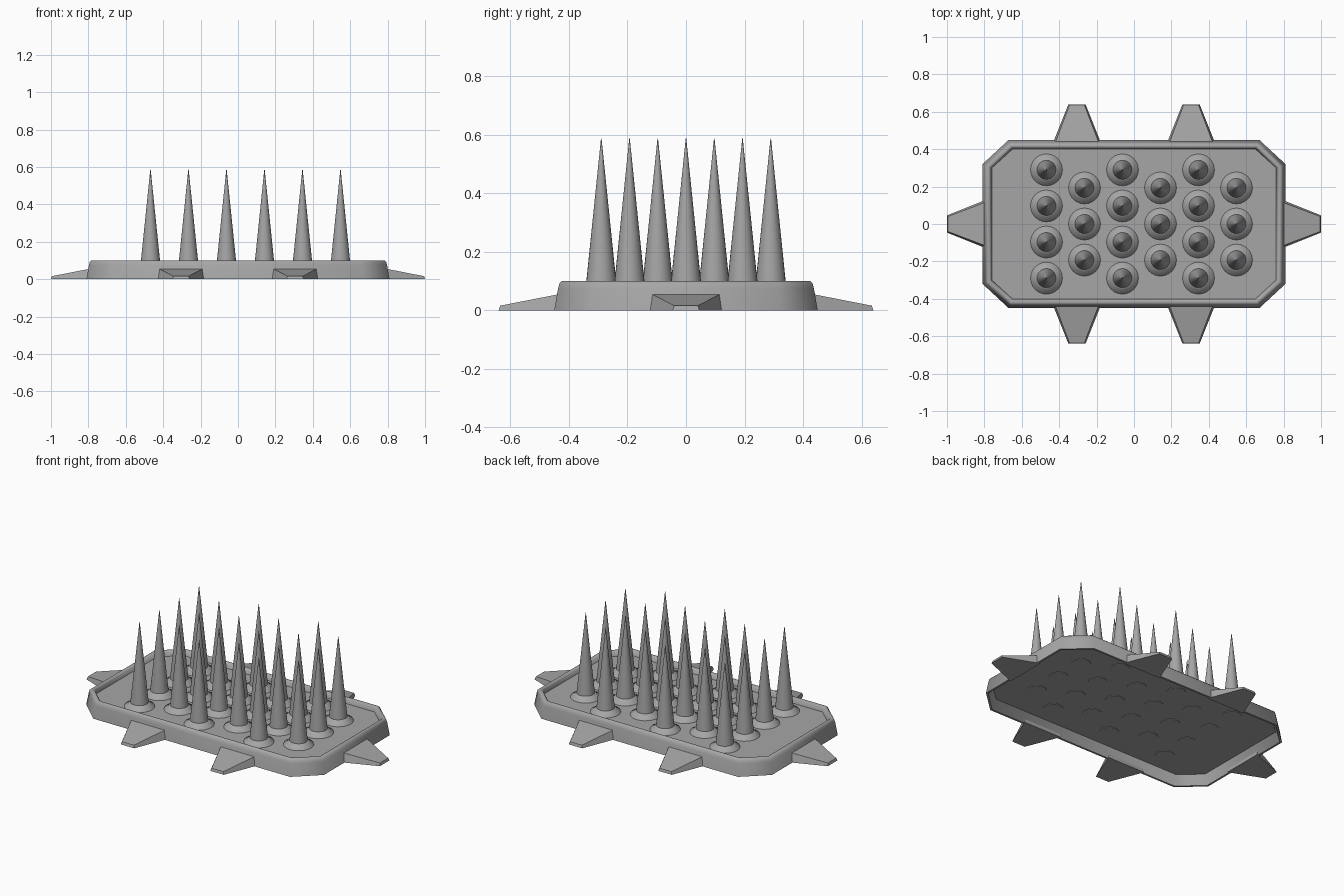
import bpy, bmesh, math
from mathutils import Matrix

cube = bpy.data.objects.get("Cube")
if cube:
    bpy.data.objects.remove(cube, do_unlink=True)

# Single grey metal colour
metal = bpy.data.materials.new("grey metal")
metal.use_nodes = True
GREY = (0.38, 0.38, 0.38, 1)
metal.diffuse_color = GREY
metal.node_tree.nodes["Principled BSDF"].inputs["Base Color"].default_value = GREY


def finish(bm, name, smooth_angle=None):
    bmesh.ops.recalc_face_normals(bm, faces=bm.faces)
    mesh = bpy.data.meshes.new(name)
    bm.to_mesh(mesh)
    bm.free()
    mesh.materials.append(metal)
    obj = bpy.data.objects.new(name, mesh)
    bpy.context.collection.objects.link(obj)
    if smooth_angle:
        bpy.ops.object.select_all(action="DESELECT")
        obj.select_set(True)
        bpy.context.view_layer.objects.active = obj
        bpy.ops.object.shade_smooth_by_angle(angle=math.radians(smooth_angle))
    return obj


def loft(bm, loops):
    """Join closed loops of points and cap both ends."""
    rings = [[bm.verts.new(p) for p in loop] for loop in loops]
    for a, b in zip(rings, rings[1:]):
        for i in range(len(a)):
            j = (i + 1) % len(a)
            bm.faces.new((a[i], a[j], b[j], b[i]))
    bm.faces.new(rings[0])
    bm.faces.new(rings[-1])


def octagon(inset, z):
    x, y = 0.81 - inset, 0.45 - inset
    cx, cy = 0.67 - inset * 0.41, 0.32 - inset * 0.41
    return [(cx, y, z), (x, cy, z), (x, -cy, z), (cx, -y, z),
            (-cx, -y, z), (-x, -cy, z), (-x, cy, z), (-cx, y, z)]


# Tray with a raised rim and a hollow underside
TRAY = [(0.035, 0.06), (0.012, 0), (0, 0), (0.013, 0.075), (0.018, 0.093),
        (0.026, 0.1), (0.037, 0.1), (0.044, 0.093), (0.05, 0.07)]
bm = bmesh.new()
loft(bm, [octagon(d, z) for d, z in TRAY])
finish(bm, "tray", 50)


def circle(radius, z, x, y, sides=24):
    return [(x + radius * math.cos(t), y + radius * math.sin(t), z)
            for t in (2 * math.pi * i / sides for i in range(sides))]


# Tall spikes, alternating columns of four and three, each on a flared collar
for col in range(6):
    x = -0.468 + col * 0.2032
    count = 3 if col % 2 else 4
    for row in range(count):
        y = (row - (count - 1) / 2) * 0.193
        bm = bmesh.new()
        loft(bm, [circle(r, z, x, y) for r, z in ((0.055, 0.057), (0.054, 0.07), (0.001, 0.587))])
        finish(bm, "tall_spike", 40)
        bm = bmesh.new()
        loft(bm, [circle(r, z, x, y) for r, z in
                  ((0.086, 0.068), (0.084, 0.074), (0.066, 0.083), (0.058, 0.095), (0.05, 0.097))])
        finish(bm, "spike_collar", 50)


def side_prong(name, x, y, angle):
    """Wedge that points along +x before it is turned about z."""
    bm = bmesh.new()
    base = [(-0.015, -0.13, 0), (-0.015, 0.13, 0), (-0.015, 0.118, 0.056), (-0.015, -0.118, 0.056)]
    tip = [(0.195, -0.046, 0), (0.195, 0.046, 0), (0.19, 0.04, 0.016), (0.19, -0.04, 0.016)]
    loft(bm, [base, tip])
    bm.transform(Matrix.Translation((x, y, 0)) @ Matrix.Rotation(angle, 4, "Z"))
    finish(bm, name)


# Prongs around the tray
side_prong("left_prong", 0.805, 0, 0)
side_prong("right_prong", -0.805, 0, math.pi)
for x in (-0.305, 0.305):
    side_prong("back_prong", x, 0.445, math.pi / 2)
    side_prong("front_prong", x, -0.445, -math.pi / 2)
